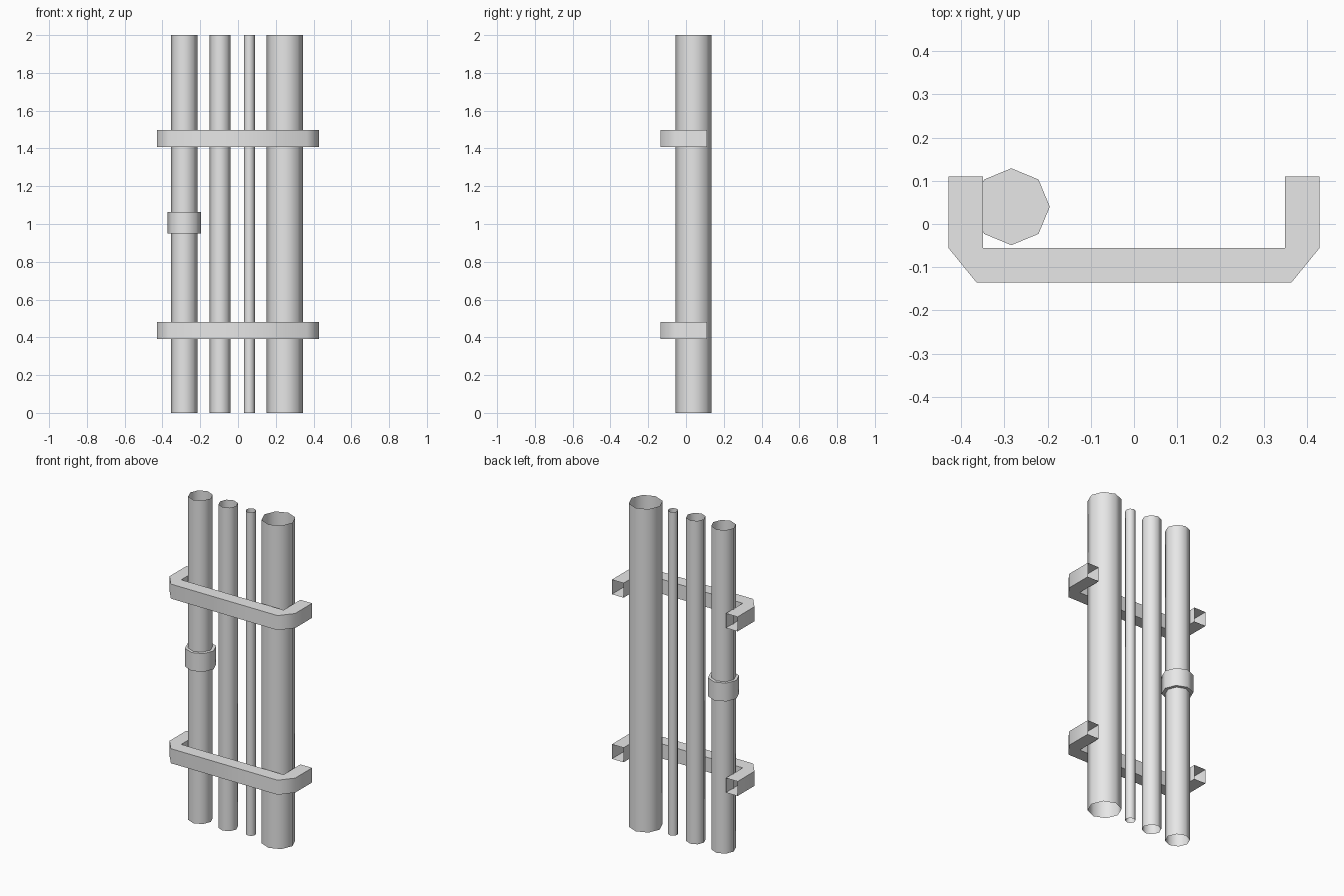
import bpy, bmesh, math

if "Cube" in bpy.data.objects:
    bpy.data.objects.remove(bpy.data.objects["Cube"])

grey = bpy.data.materials.new("pipe_grey")
grey.diffuse_color = (0.8, 0.8, 0.8, 1)
grey.use_nodes = True
grey.node_tree.nodes["Principled BSDF"].inputs["Base Color"].default_value = grey.diffuse_color
PIPE_Y = 0.04


def finish(name, bm, location):
    """Turn a bmesh into a smooth-shaded object with sharp right angles."""
    mesh = bpy.data.meshes.new(name)
    bm.to_mesh(mesh)
    bm.free()
    mesh.materials.append(grey)
    obj = bpy.data.objects.new(name, mesh)
    obj.location = location
    bpy.context.collection.objects.link(obj)
    bpy.context.view_layer.objects.active = obj
    obj.select_set(True)
    bpy.ops.object.shade_smooth_by_angle(angle=math.radians(55))
    obj.select_set(False)


def tube(name, x, radius, z0, z1, capped):
    """Eight-sided upright tube, with or without end caps."""
    bm = bmesh.new()
    bmesh.ops.create_cone(bm, cap_ends=capped, segments=8, radius1=radius,
                          radius2=radius, depth=z1 - z0)
    finish(name, bm, (x, PIPE_Y, (z0 + z1) / 2))


def bracket(name, z0, z1):
    """Hollow U-shaped strap with chamfered corners and open arm ends."""
    half = [(0.35, 0.11), (0.35, -0.055)]               # inner side
    outer = [(0.365, -0.135), (0.43, -0.055), (0.43, 0.11)]
    right = outer + half                                # counter-clockwise
    left = [(-x, y) for x, y in reversed(right)]
    profile = right + left
    bm = bmesh.new()
    h = z1 - z0
    low = [bm.verts.new((x, y, 0)) for x, y in profile]
    high = [bm.verts.new((x, y, h)) for x, y in profile]
    bm.faces.new(list(reversed(low)))
    bm.faces.new(high)
    n = len(profile)
    for i in range(n):
        j = (i + 1) % n
        if profile[i][1] == profile[j][1] == 0.11:      # leave arm ends open
            continue
        bm.faces.new((low[i], low[j], high[j], high[i]))
    finish(name, bm, (0, 0, z0))


# Four open-ended pipes
for name, x, radius in (("left_pipe", -0.285, 0.07),
                        ("middle_pipe", -0.095, 0.055),
                        ("thin_pipe", 0.06, 0.029),
                        ("large_pipe", 0.248, 0.096)):
    tube(name, x, radius, 0, 2, False)

# Coupling sleeve on the left pipe
tube("coupling", -0.284, 0.089, 0.95, 1.063, True)

# Wall brackets
bracket("lower_bracket", 0.39, 0.48)
bracket("upper_bracket", 1.408, 1.498)
